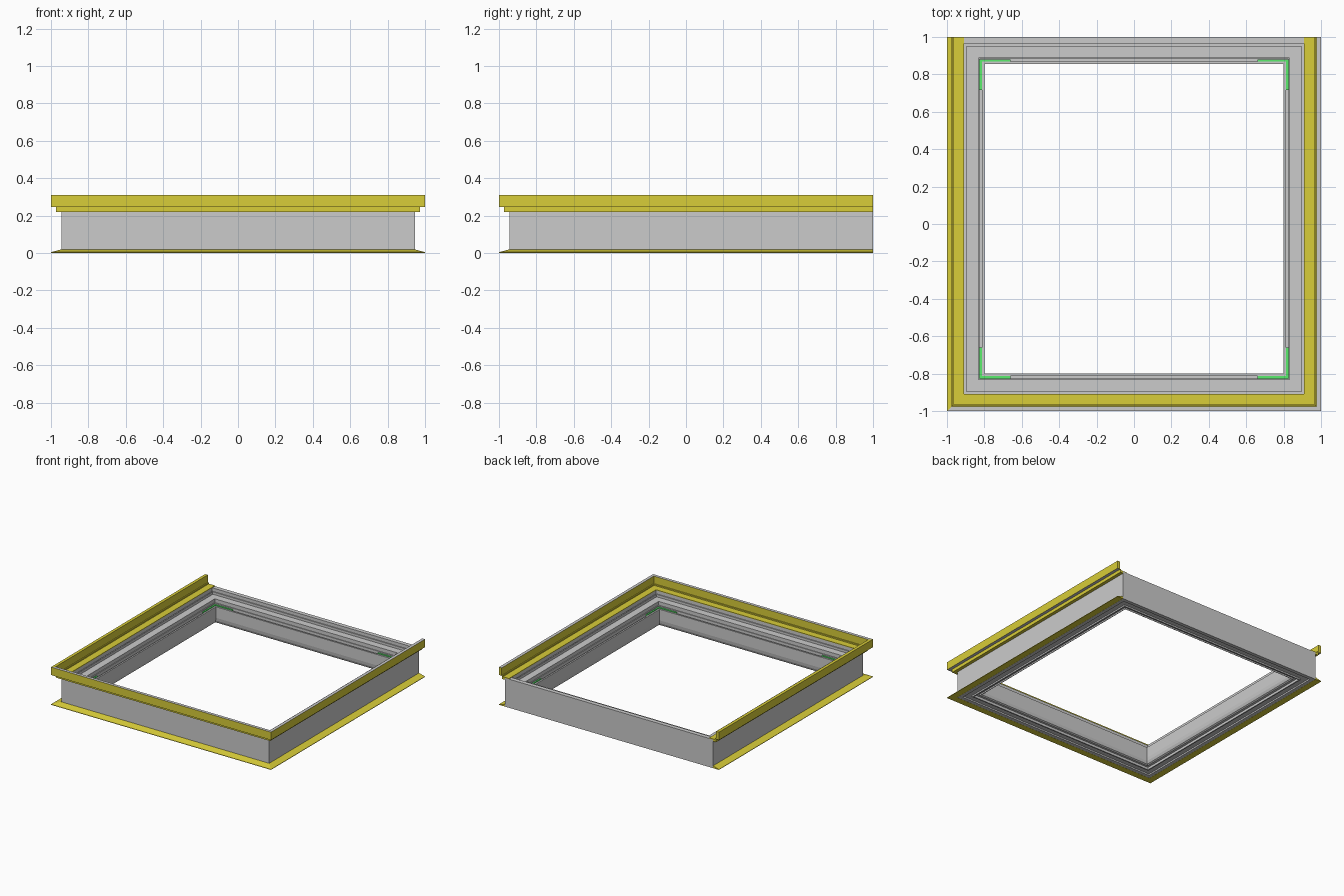
import bpy, bmesh
from mathutils import Vector

if "Cube" in bpy.data.objects:
    bpy.data.objects.remove(bpy.data.objects["Cube"])

W = 0.945      # outer face of the frame on the left, right and front
BACK = 1.0     # outer face of the frame at the back


def material(name, colour):
    m = bpy.data.materials.new(name)
    m.diffuse_color = colour
    m.use_nodes = True
    m.node_tree.nodes["Principled BSDF"].inputs["Base Color"].default_value = m.diffuse_color
    return m


YELLOW = material("yellow_finish", (0.69, 0.61, 0.04, 1))
GREY = material("grey_finish", (0.62, 0.62, 0.62, 1))
GREEN = material("green_finish", (0.1, 0.85, 0.15, 1))


def sweep(name, profile, closed, mats=()):
    """Sweep a section of (inset, height) points round the mitred frame.
    An open sweep covers left, front and right and stops flush at the back."""
    bm = bmesh.new()
    rings = []
    for i in range(4):
        ring = []
        for d, z in profile:
            back = BACK - d if closed else BACK
            x, y = [(-W + d, back), (-W + d, -W + d), (W - d, -W + d), (W - d, back)][i]
            ring.append(bm.verts.new((x, y, z)))
        rings.append(ring)
    n = len(profile)
    for i in range(4 if closed else 3):
        a, b = rings[i], rings[(i + 1) % 4]
        for j in range(n):
            k = (j + 1) % n
            bm.faces.new((a[j], a[k], b[k], b[j]))
    if not closed:
        bm.faces.new(rings[0])
        bm.faces.new(rings[3])
    bmesh.ops.recalc_face_normals(bm, faces=bm.faces)
    return finish(name, bm, mats)


def finish(name, bm, mats):
    me = bpy.data.meshes.new(name)
    bm.to_mesh(me)
    bm.free()
    for m in mats:
        me.materials.append(m)
    ob = bpy.data.objects.new(name, me)
    bpy.context.collection.objects.link(ob)
    return ob


# Main frame: stepped section with seal groove, bracket slot and grooved underside
sweep("main_frame", [
    (0, 0), (0, 0.235), (0.035, 0.235), (0.035, 0.205), (0.042, 0.205),
    (0.042, 0.212), (0.05, 0.212), (0.05, 0.19), (0.055, 0.19), (0.055, 0.195),
    (0.113, 0.195), (0.113, 0.165), (0.119, 0.165), (0.119, 0.11),
    (0.132, 0.11), (0.132, 0.15), (0.145, 0.15),
    (0.145, 0.06), (0.141, 0.035), (0.132, 0.015), (0.12, 0.008),
    (0.12, 0.02), (0.09, 0.02), (0.09, 0), (0.08, 0), (0.08, 0.012),
    (0.03, 0.012), (0.03, 0)], True)

# Sloping bottom flange on three sides
sweep("bottom_flange", [(-0.055, 0), (-0.055, 0.004), (-0.001, 0.019), (-0.001, 0.0)],
      False, [YELLOW])

# Upper tray resting on the frame, just over the top edge
sweep("upper_tray", [
    (-0.028, 0.22), (-0.028, 0.25), (-0.02, 0.25), (-0.02, 0.24),
    (0.035, 0.24), (0.035, 0.234), (-0.001, 0.234), (-0.001, 0.22)],
    False, [YELLOW])

# Upstanding outer rim, grey on its top and underside
rim = sweep("outer_rim", [(-0.055, 0.245), (-0.055, 0.31), (-0.03, 0.31), (-0.03, 0.245)],
            False, [YELLOW, GREY])
for p in rim.data.polygons:
    left_top = p.normal.z > 0.9 and p.center.x < -0.9
    if abs(p.normal.z) > 0.9 and not left_top:
        p.material_index = 1

# Corner brackets sitting in the slot, with small screws
ARM, T = 0.165, 0.012


def add_box(bm, lo, hi):
    lo, hi = Vector(lo), Vector(hi)
    vs = bmesh.ops.create_cube(bm, size=1)["verts"]
    for v in vs:
        v.co = (lo + hi) / 2 + Vector(c * s for c, s in zip(v.co, hi - lo))


for sx, side in ((-1, "left"), (1, "right")):
    for sy, end in ((-1, "front"), (1, "back")):
        bm = bmesh.new()
        # Drawn from the corner at the origin inwards, then mirrored into place
        add_box(bm, (0, 0, 0.11), (ARM, T, 0.156))
        add_box(bm, (0, T, 0.11), (T, ARM, 0.156))
        for t in (0.1, 0.125, 0.15):
            add_box(bm, (t - 0.003, 0.003, 0.156), (t + 0.003, 0.009, 0.158))
            add_box(bm, (0.003, t - 0.003, 0.156), (0.009, t + 0.003, 0.158))
        cx = sx * (W - 0.1195)
        cy = BACK - 0.1195 if sy > 0 else -(W - 0.1195)
        for v in bm.verts:
            v.co = (cx - sx * v.co.x, cy - sy * v.co.y, v.co.z)
        bmesh.ops.recalc_face_normals(bm, faces=bm.faces)
        finish(f"corner_bracket_{end}_{side}", bm, [GREEN])
